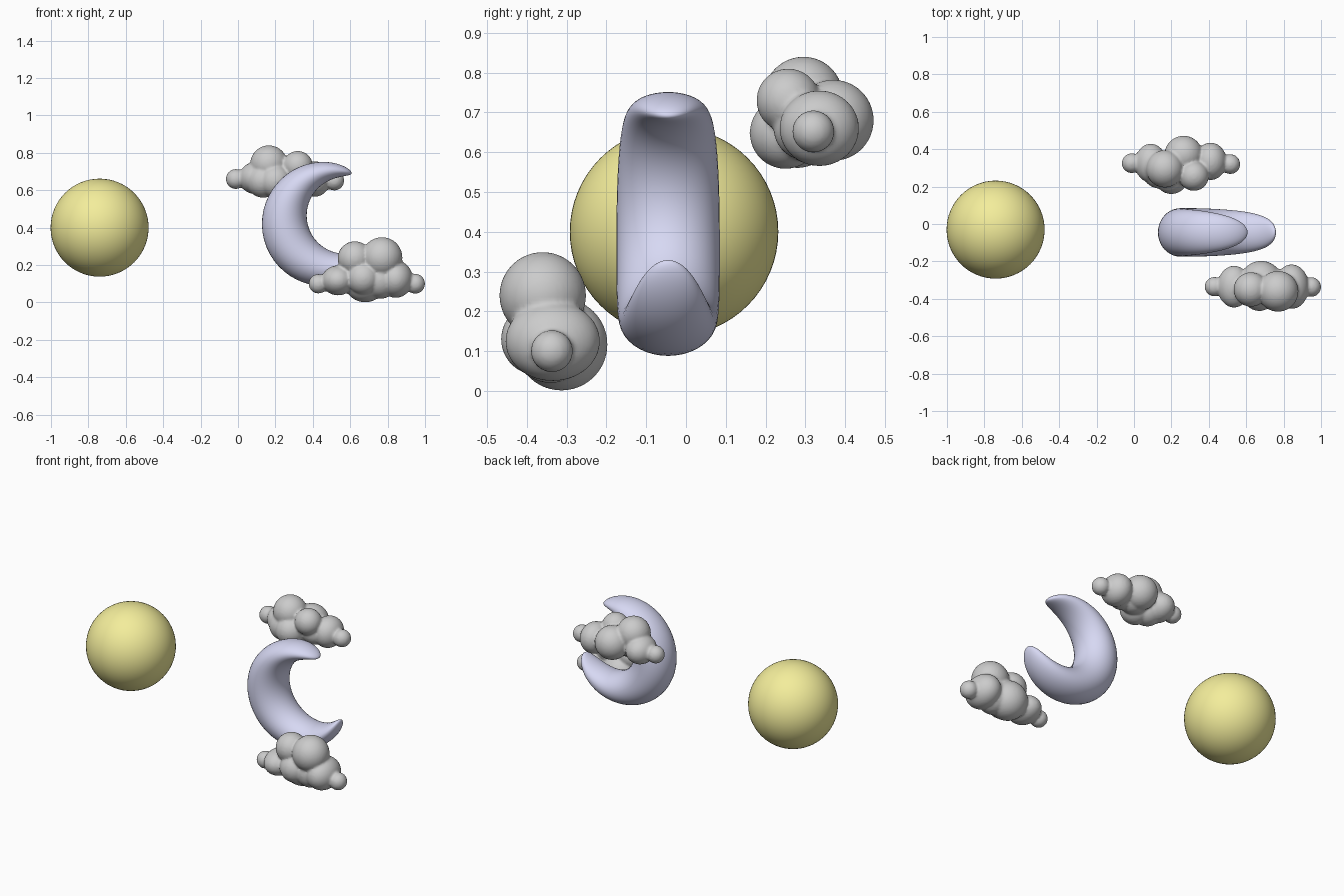
import bpy, bmesh
from math import sin, cos, pi, radians, sqrt
from mathutils import Vector, Matrix

if "Cube" in bpy.data.objects:
    bpy.data.objects.remove(bpy.data.objects["Cube"])


def material(name, rgb):
    m = bpy.data.materials.new(name)
    m.diffuse_color = (*rgb, 1)
    m.use_nodes = True
    m.node_tree.nodes["Principled BSDF"].inputs["Base Color"].default_value = m.diffuse_color
    return m


def finish(name, bm, mat=None):
    bmesh.ops.recalc_face_normals(bm, faces=bm.faces)
    me = bpy.data.meshes.new(name)
    bm.to_mesh(me)
    bm.free()
    for p in me.polygons:
        p.use_smooth = True
    ob = bpy.data.objects.new(name, me)
    bpy.context.collection.objects.link(ob)
    if mat:
        me.materials.append(mat)
    return ob


def add_ball(bm, center, radii):
    m = Matrix.Translation(center) @ Matrix.Diagonal((*radii, 1))
    bmesh.ops.create_uvsphere(bm, u_segments=40, v_segments=24, radius=1, matrix=m)


# Sun: plain sphere
bm = bmesh.new()
bmesh.ops.create_uvsphere(bm, u_segments=64, v_segments=32, radius=0.262,
                          matrix=Matrix.Translation((-0.74, -0.03, 0.40)))
finish("sun", bm, material("sun_yellow", (0.90, 0.85, 0.33)))


# Moon: elliptical section swept between an outer and an offset inner circle
R, r, d, tilt = 0.332, 0.204, 0.12, radians(22)
cx, cz, cy = 0.46 + d * cos(tilt), 0.42 + d * sin(tilt), -0.045
SWEEP, RINGS, SIDES = radians(121), 72, 40
bm = bmesh.new()


def moon_ring(s):
    phi = pi + s * SWEEP
    outer = -d * cos(phi) + sqrt(R * R - (d * sin(phi)) ** 2)
    mid = (outer + r) / 2
    half_w = (outer - r) / 2 * sqrt(1 - abs(s) ** 12)
    half_t = 0.13 * sqrt(1 - abs(s) ** 2.5)
    ux, uz = cos(phi + tilt), sin(phi + tilt)
    ring = []
    for k in range(SIDES):
        a = 2 * pi * k / SIDES
        q = mid + half_w * cos(a)
        ring.append(bm.verts.new((cx + q * ux, cy + half_t * sin(a), cz + q * uz)))
    return ring


rings = [moon_ring(sin((i / RINGS - 0.5) * pi * 0.985)) for i in range(RINGS + 1)]
for a, b in zip(rings, rings[1:]):
    for k in range(SIDES):
        n = (k + 1) % SIDES
        bm.faces.new((a[k], a[n], b[n], b[k]))
bm.faces.new(rings[0])
bm.faces.new(rings[-1])
finish("crescent_moon", bm, material("moon_lilac", (0.68, 0.69, 0.90)))


# Clouds: clusters of puffs fused into one soft skin
def cloud(name, puffs):
    bm = bmesh.new()
    for x, y, z, *rad in puffs:
        add_ball(bm, (x, y, z), rad if len(rad) == 3 else rad * 3)
    ob = finish(name, bm)
    rm = ob.modifiers.new("fuse", 'REMESH')
    rm.mode = 'VOXEL'
    rm.voxel_size = 0.008
    rm.use_smooth_shade = True
    sm = ob.modifiers.new("soften", 'SMOOTH')
    sm.factor = 0.5
    sm.iterations = 3
    return ob


cloud("front_cloud", [
    (0.43, -0.335, 0.10, 0.052),
    (0.535, -0.335, 0.118, 0.088, 0.112, 0.08),
    (0.625, -0.35, 0.235, 0.092),
    (0.68, -0.313, 0.117, 0.116),
    (0.67, -0.375, 0.13, 0.09),
    (0.77, -0.36, 0.24, 0.109),
    (0.76, -0.34, 0.12, 0.10),
    (0.843, -0.335, 0.125, 0.092, 0.119, 0.10),
    (0.947, -0.337, 0.10, 0.053),
])
cloud("back_cloud", [
    (-0.012, 0.325, 0.66, 0.053),
    (0.09, 0.325, 0.665, 0.085, 0.104, 0.085),
    (0.165, 0.295, 0.74, 0.10),
    (0.135, 0.28, 0.65, 0.09),
    (0.20, 0.25, 0.648, 0.09),
    (0.265, 0.37, 0.68, 0.102),
    (0.27, 0.32, 0.66, 0.09),
    (0.32, 0.257, 0.73, 0.08),
    (0.34, 0.30, 0.66, 0.08),
    (0.41, 0.335, 0.66, 0.085, 0.10, 0.095),
    (0.515, 0.32, 0.652, 0.053),
])
